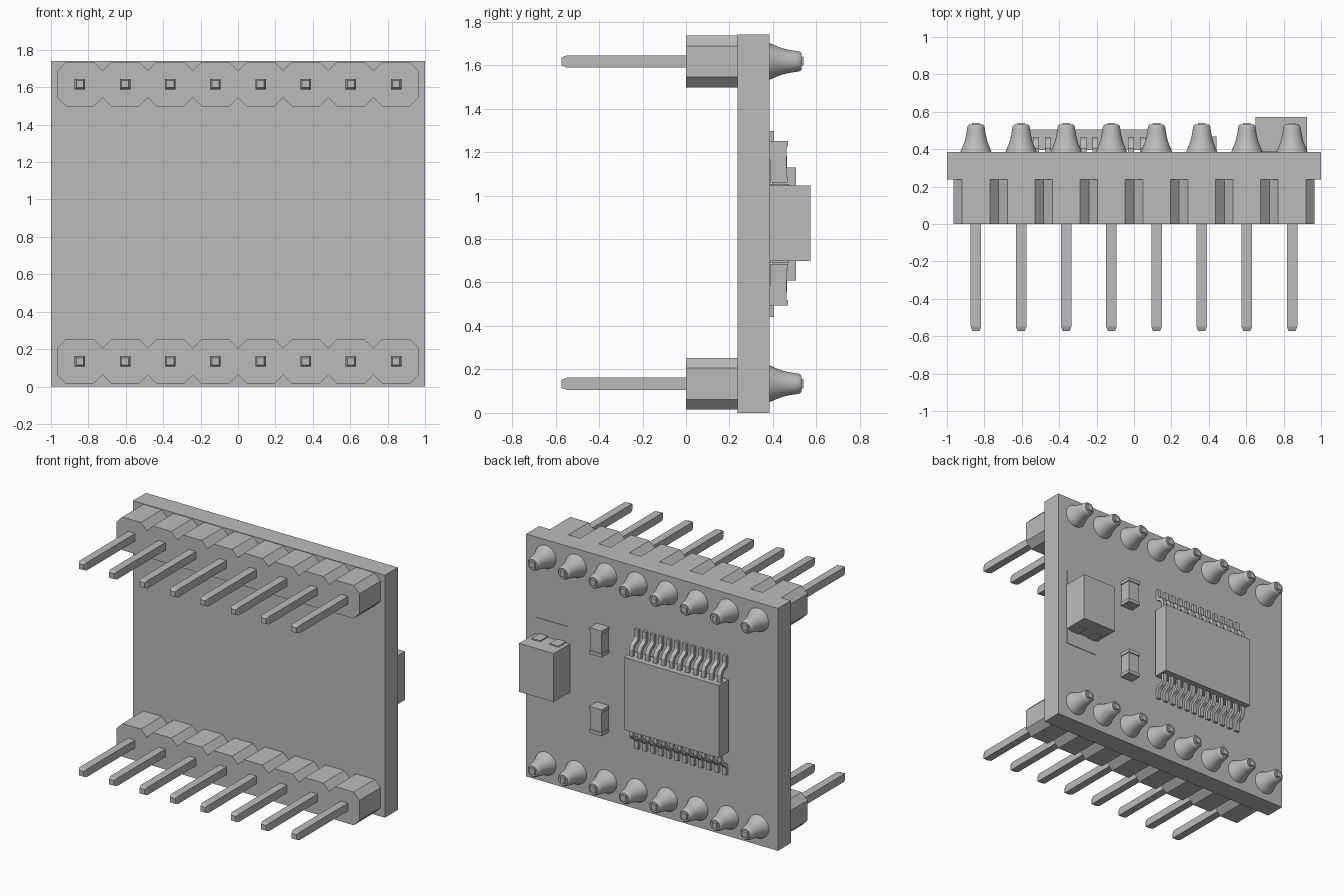
import bpy, bmesh, math

cube = bpy.data.objects.get("Cube")
if cube:
    bpy.data.objects.remove(cube, do_unlink=True)

grey = bpy.data.materials.new("plain_grey")
grey.use_nodes = True
colour = (0.5, 0.5, 0.5, 1)
grey.diffuse_color = colour
grey.node_tree.nodes["Principled BSDF"].inputs["Base Color"].default_value = colour


def finish(name, bm):
    bmesh.ops.recalc_face_normals(bm, faces=bm.faces)
    mesh = bpy.data.meshes.new(name)
    bm.to_mesh(mesh)
    bm.free()
    mesh.materials.append(grey)
    obj = bpy.data.objects.new(name, mesh)
    bpy.context.collection.objects.link(obj)
    return obj


def add_box(bm, x, y, z):
    """Box from (min, max) pairs on each axis."""
    v = [bm.verts.new((a, b, c)) for a in x for b in y for c in z]
    for f in ((0, 1, 3, 2), (4, 6, 7, 5), (0, 4, 5, 1),
              (2, 3, 7, 6), (0, 2, 6, 4), (1, 5, 7, 3)):
        bm.faces.new([v[i] for i in f])


def box(name, x, y, z):
    bm = bmesh.new()
    add_box(bm, x, y, z)
    return finish(name, bm)


def add_prism(bm, points, vector):
    """Outline extruded along a vector."""
    face = bm.faces.new([bm.verts.new(p) for p in points])
    new = bmesh.ops.extrude_face_region(bm, geom=[face], use_keep_orig=True)
    verts = [g for g in new["geom"] if isinstance(g, bmesh.types.BMVert)]
    bmesh.ops.translate(bm, vec=vector, verts=verts)


def add_loft(bm, rings):
    """Closed skin over a list of equal-sized rings."""
    loops = [[bm.verts.new(p) for p in r] for r in rings]
    n = len(loops[0])
    for a, b in zip(loops, loops[1:]):
        for i in range(n):
            j = (i + 1) % n
            bm.faces.new((a[i], a[j], b[j], b[i]))
    bm.faces.new(loops[0])
    bm.faces.new(loops[-1])


def ring(cx, y, cz, r, n, turn=0.0):
    return [(cx + r * math.cos(turn + math.tau * i / n), y,
             cz + r * math.sin(turn + math.tau * i / n)) for i in range(n)]


BACK = 0.385
PITCH = 0.2414
MID = 0.87
pin_x = [(i - 3.5) * PITCH for i in range(8)]
rows = {"lower": 0.134, "upper": 1.617}

box("circuit_board", (-1, 1), (0.238, BACK), (0, 1.74))

# Pin rows: notched strip, square pins and flared solder joints
for row, cz in rows.items():
    half, cut, h = PITCH / 2, 0.047, 0.119
    top = []
    for cx in pin_x:
        top += [(cx - half, h - cut), (cx - half + cut, h), (cx + half - cut, h)]
    top.append((pin_x[-1] + half, h - cut))
    outline = top + [(x, -z) for x, z in reversed(top)]
    bm = bmesh.new()
    add_prism(bm, [(x, 0, cz + z) for x, z in outline], (0, 0.238, 0))
    finish(row + "_header_strip", bm)

    pins, solder = bmesh.new(), bmesh.new()
    for cx in pin_x:
        add_loft(pins, [ring(cx, y, cz, s * math.sqrt(2), 4, math.pi / 4)
                        for y, s in ((-0.572, 0.019), (-0.548, 0.028),
                                     (0.52, 0.028), (0.541, 0.019))])
        add_loft(solder, [ring(cx, y, cz, r, 32) for y, r in (
            (BACK, 0.083), (0.40, 0.078), (0.42, 0.069), (0.445, 0.06),
            (0.475, 0.053), (0.505, 0.048), (0.524, 0.045), (0.532, 0.037))])
    finish(row + "_pins", pins)
    joint = finish(row + "_solder_joints", solder)
    bpy.ops.object.select_all(action="DESELECT")
    joint.select_set(True)
    bpy.context.view_layer.objects.active = joint
    bpy.ops.object.shade_smooth_by_angle(angle=math.radians(40))

# Large chip with bent leads along both long sides
CHIP_X = -0.238
box("chip_body", (CHIP_X - 0.377, CHIP_X + 0.377), (0.395, 0.505), (0.61, 1.13))
lead = [(0.25, 0.445), (0.295, 0.445), (0.325, 0.43), (0.345, 0.395), (0.365, BACK),
        (0.428, BACK), (0.428, 0.405), (0.375, 0.405), (0.36, 0.415),
        (0.34, 0.45), (0.31, 0.465), (0.25, 0.465)]
for name, side in (("upper_chip_leads", 1), ("lower_chip_leads", -1)):
    bm = bmesh.new()
    for i in range(12):
        x = CHIP_X + (i - 5.5) * 0.0635 - 0.015
        add_prism(bm, [(x, y, MID + side * z) for z, y in lead], (0.03, 0, 0))
    finish(name, bm)

# Two small capacitors with raised end caps
for name, z0, z1 in (("upper_capacitor", 1.06, 1.25), ("lower_capacitor", 0.495, 0.685)):
    bm = bmesh.new()
    add_box(bm, (0.346, 0.434), (BACK, 0.462), (z0 + 0.02, z1 - 0.02))
    for a in (z0, z1 - 0.025):
        add_box(bm, (0.34, 0.44), (BACK, 0.469), (a, a + 0.025))
    finish(name, bm)

# Tall block component on its footprint, with end tabs
box("block_footprint", (0.67, 0.92), (BACK, 0.389), (0.585, 1.165))
box("block_component", (0.65, 0.925), (BACK, 0.572), (0.698, 1.046))
bm = bmesh.new()
for x in (0.715, 0.86):
    add_box(bm, (x - 0.035, x + 0.035), (BACK, 0.475), (0.69, 1.054))
finish("block_tabs", bm)
